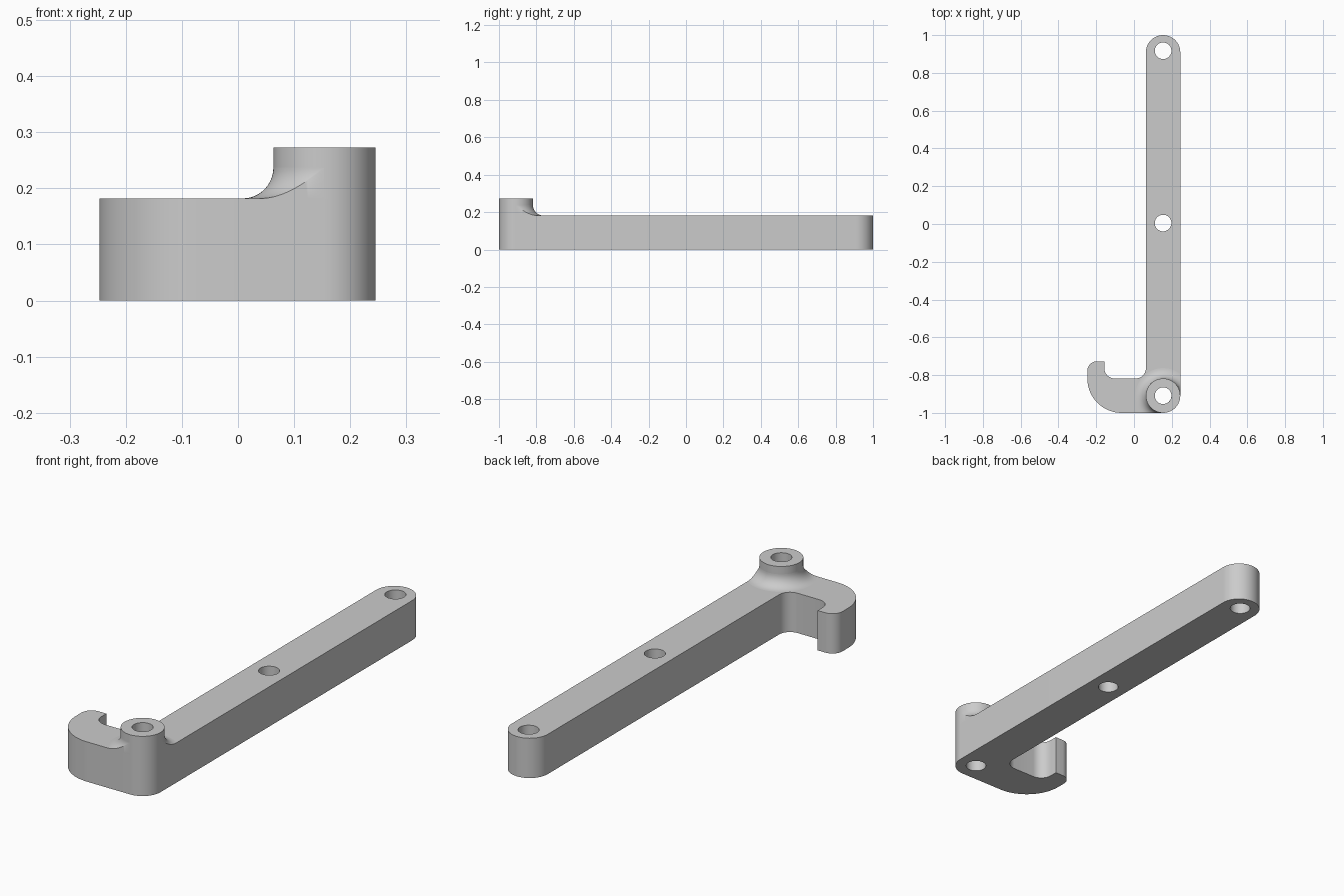
import bpy, bmesh
from math import sin, cos, radians, sqrt

if "Cube" in bpy.data.objects:
    bpy.data.objects.remove(bpy.data.objects["Cube"])

BX, BY = 0.154, -0.909          # boss axis
R, HOLE, FIL = 0.091, 0.044, 0.055
H, TOP = 0.182, 0.273

grey = bpy.data.materials.new("plain grey")
grey.use_nodes = True
colour = (0.6, 0.6, 0.6, 1)
grey.diffuse_color = colour
grey.node_tree.nodes["Principled BSDF"].inputs["Base Color"].default_value = colour


def arc(cx, cy, r, a0, a1, n):
    angles = [radians(a0 + (a1 - a0) * i / n) for i in range(n + 1)]
    return [(cx + r * cos(a), cy + r * sin(a)) for a in angles]


def finish(bm, name):
    bmesh.ops.remove_doubles(bm, verts=bm.verts, dist=1e-5)
    bmesh.ops.recalc_face_normals(bm, faces=bm.faces)
    mesh = bpy.data.meshes.new(name)
    bm.to_mesh(mesh)
    bm.free()
    mesh.materials.append(grey)
    ob = bpy.data.objects.new(name, mesh)
    bpy.context.collection.objects.link(ob)
    return ob


def prism(name, outline, z0, z1):
    bm = bmesh.new()
    face = bm.faces.new([bm.verts.new((x, y, z0)) for x, y in outline])
    ext = bmesh.ops.extrude_face_region(bm, geom=[face], use_keep_orig=True)
    for v in ext["geom"]:
        if isinstance(v, bmesh.types.BMVert):
            v.co.z = z1
    return finish(bm, name)


def smooth(ob):
    bpy.ops.object.select_all(action="DESELECT")
    ob.select_set(True)
    bpy.context.view_layer.objects.active = ob
    bpy.ops.object.shade_smooth_by_angle(angle=radians(30))


# Arm with hooked foot: one outline, counterclockwise
outline = arc(BX, -BY, R, 0, 180, 32)
outline += arc(BX - R - FIL, BY + R + FIL, FIL, 0, -90, 12)
outline += arc(-0.102, BY + R + FIL, FIL, 270, 180, 12)
outline += [(-0.157, -0.727)]
outline += arc(-0.196, -0.778, 0.051, 90, 180, 12)
outline += arc(-0.065, -0.818, 0.182, 180, 270, 24)
outline += arc(BX, BY, R, 270, 360, 16)
arm = prism("lever_arm", outline, 0, H)

# Three bolt holes through the arm
for y in (BY, 0.005, 0.917):
    cutter = prism("hole_cutter", arc(BX, y, HOLE, 0, 360, 40)[:-1], -0.1, 0.4)
    mod = arm.modifiers.new("hole", "BOOLEAN")
    mod.operation, mod.solver, mod.object = "DIFFERENCE", "EXACT", cutter
    bpy.ops.object.select_all(action="DESELECT")
    bpy.context.view_layer.objects.active = arm
    arm.select_set(True)
    bpy.ops.object.modifier_apply(modifier=mod.name)
    bpy.data.objects.remove(cutter)
smooth(arm)

# Raised boss ring around the foot hole
bm = bmesh.new()
rings = []
for r, z in ((R, H), (R, TOP), (HOLE, TOP), (HOLE, H)):
    rings.append([bm.verts.new((x, y, z)) for x, y in arc(BX, BY, r, 0, 360, 64)[:-1]])
for a, b in zip(rings, rings[1:]):
    for i in range(64):
        j = (i + 1) % 64
        bm.faces.new((a[i], a[j], b[j], b[i]))
smooth(finish(bm, "boss"))

# Concave flare at the boss root, trimmed flush with the arm's sides
bm = bmesh.new()
columns = []
ROWS, STEPS = 12, 108
for i in range(STEPS + 1):
    t = radians(0.5 + 269 * i / STEPS)
    limit = R + FIL
    for side in (cos(t), -sin(t)):
        if side > 0:
            limit = min(limit, R / side)
    column = []
    for k in range(ROWS + 1):
        r = R + (limit - R) * (k / ROWS) ** 2
        z = H + FIL - sqrt(max(0, FIL ** 2 - (R + FIL - r) ** 2))
        column.append(bm.verts.new((BX + r * cos(t), BY + r * sin(t), z)))
    foot = column[-1].co.copy()
    foot.z = H
    column.append(bm.verts.new(foot))
    columns.append(column)
for a, b in zip(columns, columns[1:]):
    for k in range(ROWS + 1):
        bm.faces.new((a[k], a[k + 1], b[k + 1], b[k]))
bmesh.ops.dissolve_degenerate(bm, dist=1e-5, edges=bm.edges)
flare = finish(bm, "boss_flare")
smooth(flare)
